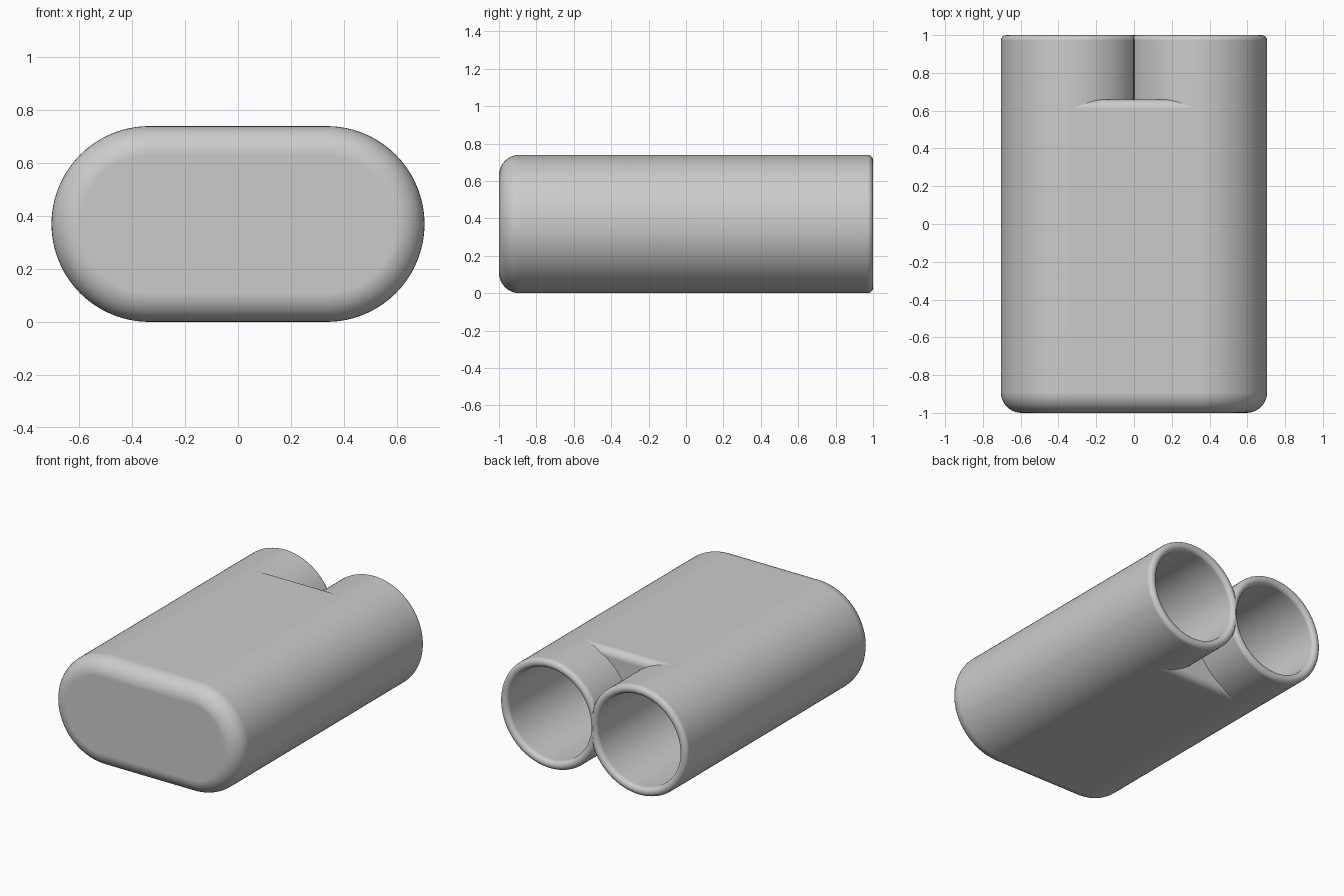
import bpy, bmesh
from math import sin, cos, pi, radians

R, CX = 0.37, 0.335          # tube radius and offset from centre
BORE, FLOOR = 0.31, -0.9     # bore radius and bottom of the bores
SHOULDER = 0.66              # back end of the solid body
SEG = 96

if "Cube" in bpy.data.objects:
    bpy.data.objects.remove(bpy.data.objects["Cube"])

grey = bpy.data.materials.new("light grey")
grey.use_nodes = True
grey.diffuse_color = (0.6, 0.6, 0.6, 1)
grey.node_tree.nodes["Principled BSDF"].inputs["Base Color"].default_value = (0.6, 0.6, 0.6, 1)


def stadium(r):
    right = [-pi / 2 + 2 * pi * i / SEG for i in range(SEG // 2 + 1)]
    return ([(CX + r * cos(a), R + r * sin(a)) for a in right]
            + [(-CX - r * cos(a), R - r * sin(a)) for a in right])


def circle(r, side):
    return [(side * CX + r * cos(2 * pi * i / SEG), R + r * sin(2 * pi * i / SEG))
            for i in range(SEG)]


def loft(name, sections, cap_start=True, cap_end=True):
    """Skin a list of (y, outline) sections into one object."""
    bm = bmesh.new()
    rings = [[bm.verts.new((x, y, z)) for x, z in pts] for y, pts in sections]
    for a, b in zip(rings, rings[1:]):
        for i in range(len(a)):
            j = (i + 1) % len(a)
            bm.faces.new((a[i], a[j], b[j], b[i]))
    if cap_start:
        bm.faces.new(rings[0][::-1])
    if cap_end:
        bm.faces.new(rings[-1])
    bmesh.ops.recalc_face_normals(bm, faces=bm.faces)
    mesh = bpy.data.meshes.new(name)
    bm.to_mesh(mesh)
    bm.free()
    mesh.materials.append(grey)
    obj = bpy.data.objects.new(name, mesh)
    bpy.context.collection.objects.link(obj)
    return obj


def activate(obj):
    bpy.ops.object.select_all(action='DESELECT')
    obj.select_set(True)
    bpy.context.view_layer.objects.active = obj


def finish(obj):
    activate(obj)
    bpy.ops.object.shade_smooth_by_angle(angle=radians(20))
    obj.modifiers.new("even shading", 'WEIGHTED_NORMAL').keep_sharp = True


# Body: rounded front end, small rounding at the shoulder
def fillet(y_end, direction, r, steps=10):
    out = []
    for i in range(steps + 1):
        a = pi / 2 * i / steps
        out.append((y_end - direction * r * (1 - sin(a)), stadium(R - r * (1 - cos(a)))))
    return out


body = loft("body", fillet(-1, -1, 0.11)[::-1] + fillet(SHOULDER, 1, 0.05))

# Clear the body where the tube linings sit
for side in (-1, 1):
    cutter = loft("bore_cutter", [(FLOOR - 0.01, circle(0.325, side)), (1.1, circle(0.325, side))])
    cutter.hide_render = True
    cut = body.modifiers.new("bore", 'BOOLEAN')
    cut.operation, cut.solver, cut.object = 'DIFFERENCE', 'EXACT', cutter
    activate(body)
    bpy.ops.object.modifier_apply(modifier=cut.name)
    bpy.data.objects.remove(cutter)
finish(body)

# Tubes: outer wall, fully rounded rim, bore lining and floor
half = (R - BORE) / 2
profile = [(SHOULDER - 0.05, R)]
for i in range(15):
    a = pi * i / 14
    profile.append((1 - half + half * sin(a), R - half + half * cos(a)))
profile.append((FLOOR, BORE))

for side, label in ((1, "left"), (-1, "right")):
    tube = loft(label + "_tube", [(y, circle(r, side)) for y, r in profile], cap_start=False)
    # the two tubes meet on the middle plane
    for v in tube.data.vertices:
        v.co.x = side * max(0, side * v.co.x)
    # the open shell must face the outside, away from the wall
    first = tube.data.polygons[0]
    if first.normal.x * (first.center.x - side * CX) + first.normal.z * (first.center.z - R) < 0:
        tube.data.flip_normals()
    finish(tube)
